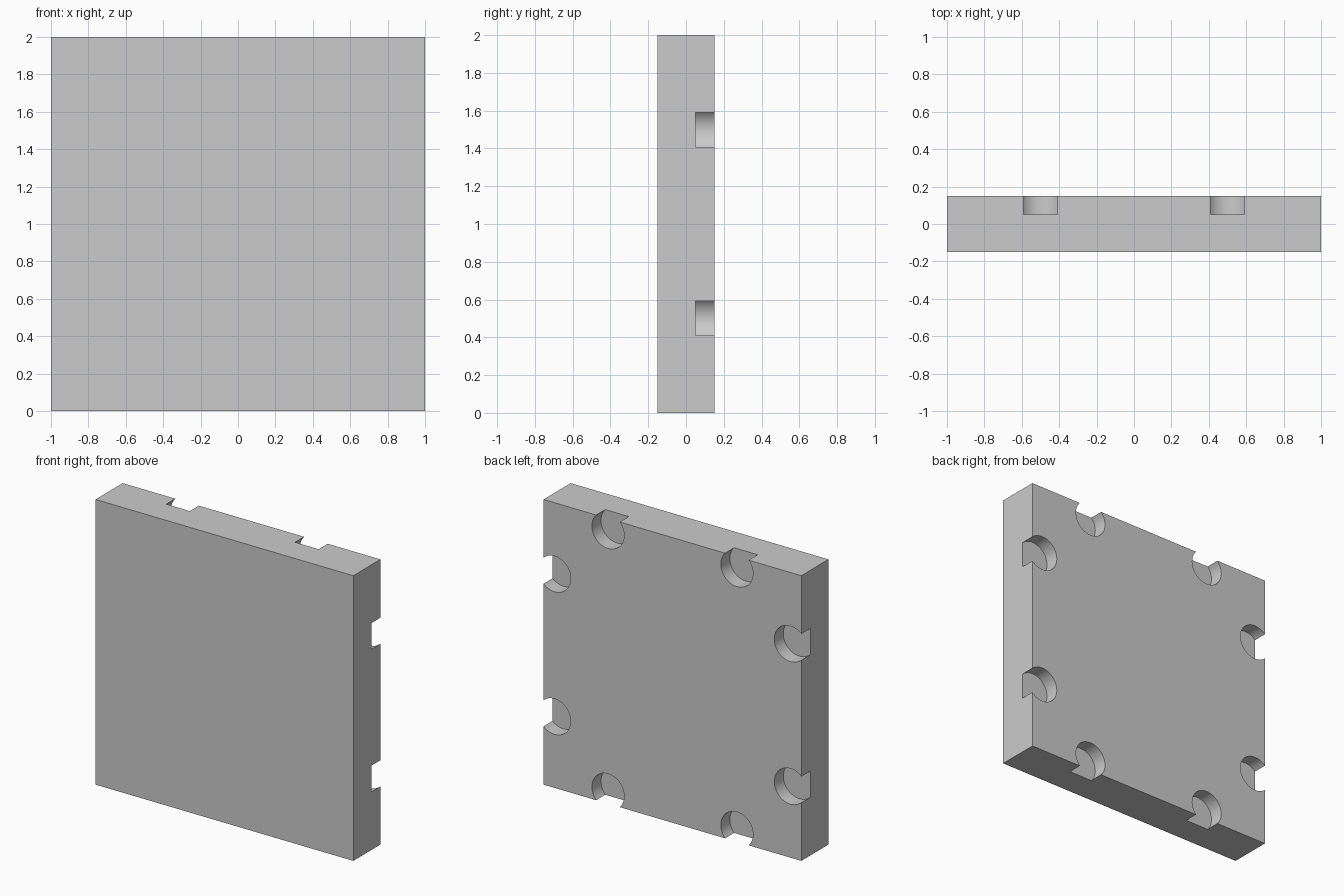
import bpy, bmesh
from math import radians
from mathutils import Matrix, Vector

if "Cube" in bpy.data.objects:
    bpy.data.objects.remove(bpy.data.objects["Cube"])

R, INSET, DEPTH, HALF_T = 0.125, 0.085, 0.10, 0.15

def make_object(name, bm):
    mesh = bpy.data.meshes.new(name)
    bm.to_mesh(mesh)
    bm.free()
    obj = bpy.data.objects.new(name, mesh)
    bpy.context.collection.objects.link(obj)
    return obj

# Square slab
bm = bmesh.new()
bmesh.ops.create_cube(bm, size=1, matrix=Matrix.Translation((0, 0, 1)) @ Matrix.Diagonal((2, 2 * HALF_T, 2, 1)))
panel = make_object("wall_panel", bm)

# Round clip pockets: two per edge, cut into the back face and breaking through the rim
bm = bmesh.new()
for k in range(4):
    turn = Matrix.Rotation(radians(90 * k), 4, 'Y')
    for s in (-0.5, 0.5):
        p = turn @ Vector((s, 0, 1 - INSET))
        length = DEPTH + 0.1
        pos = Matrix.Translation((p.x, HALF_T - DEPTH + length / 2, p.z + 1))
        bmesh.ops.create_cone(bm, cap_ends=True, segments=48, radius1=R, radius2=R,
                              depth=length, matrix=pos @ Matrix.Rotation(radians(90), 4, 'X'))
cutter = make_object("pocket_cutter", bm)
cutter.hide_render = True

mod = panel.modifiers.new("pockets", 'BOOLEAN')
mod.operation, mod.solver, mod.object = 'DIFFERENCE', 'EXACT', cutter

# Apply the cut, drop the cutter and smooth the pocket walls
bpy.context.view_layer.objects.active = panel
panel.select_set(True)
bpy.ops.object.modifier_apply(modifier=mod.name)
bpy.data.objects.remove(cutter)
bpy.ops.object.shade_smooth_by_angle(angle=radians(30))
